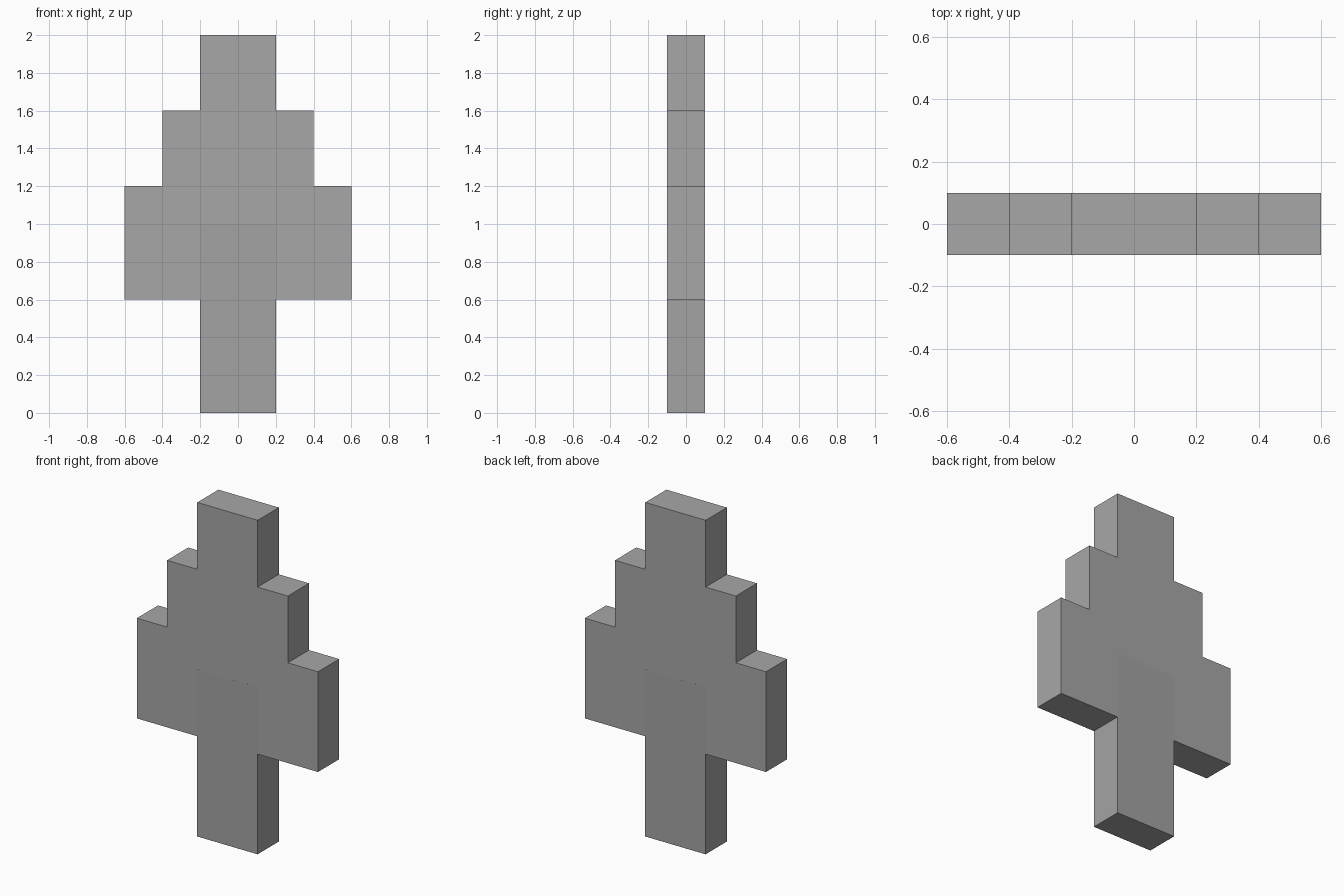
import bpy
import bmesh

if "Cube" in bpy.data.objects:
    bpy.data.objects.remove(bpy.data.objects["Cube"])

DEPTH = 0.2


def extruded(name, points, depth, grey):
    """Extrude an x-z profile along y, centred on y = 0."""
    bm = bmesh.new()
    face = bm.faces.new([bm.verts.new((x, -depth / 2, z)) for x, z in points])
    ext = bmesh.ops.extrude_face_region(bm, geom=[face])
    verts = [g for g in ext["geom"] if isinstance(g, bmesh.types.BMVert)]
    bmesh.ops.translate(bm, verts=verts, vec=(0, depth, 0))
    bmesh.ops.recalc_face_normals(bm, faces=bm.faces)
    mesh = bpy.data.meshes.new(name)
    bm.to_mesh(mesh)
    bm.free()
    mat = bpy.data.materials.new(name + "_grey")
    mat.diffuse_color = (grey, grey, grey, 1)
    mat.use_nodes = True
    mat.node_tree.nodes["Principled BSDF"].inputs["Base Color"].default_value = mat.diffuse_color
    mesh.materials.append(mat)
    obj = bpy.data.objects.new(name, mesh)
    bpy.context.collection.objects.link(obj)
    return obj


# Stepped foliage: right half of the outline, mirrored to the left
right = [(0.6, 0.6), (0.6, 1.2), (0.4, 1.2), (0.4, 1.6), (0.2, 1.6), (0.2, 2.0)]
left = [(-x, z) for x, z in reversed(right)]
extruded("foliage", right + left, DEPTH, 0.39)

# Trunk runs up into the foliage, a hair proud so the faces do not flicker
trunk = [(-0.2, 0), (0.2, 0), (0.2, 1.0), (-0.2, 1.0)]
extruded("trunk", trunk, DEPTH + 0.0002, 0.37)
